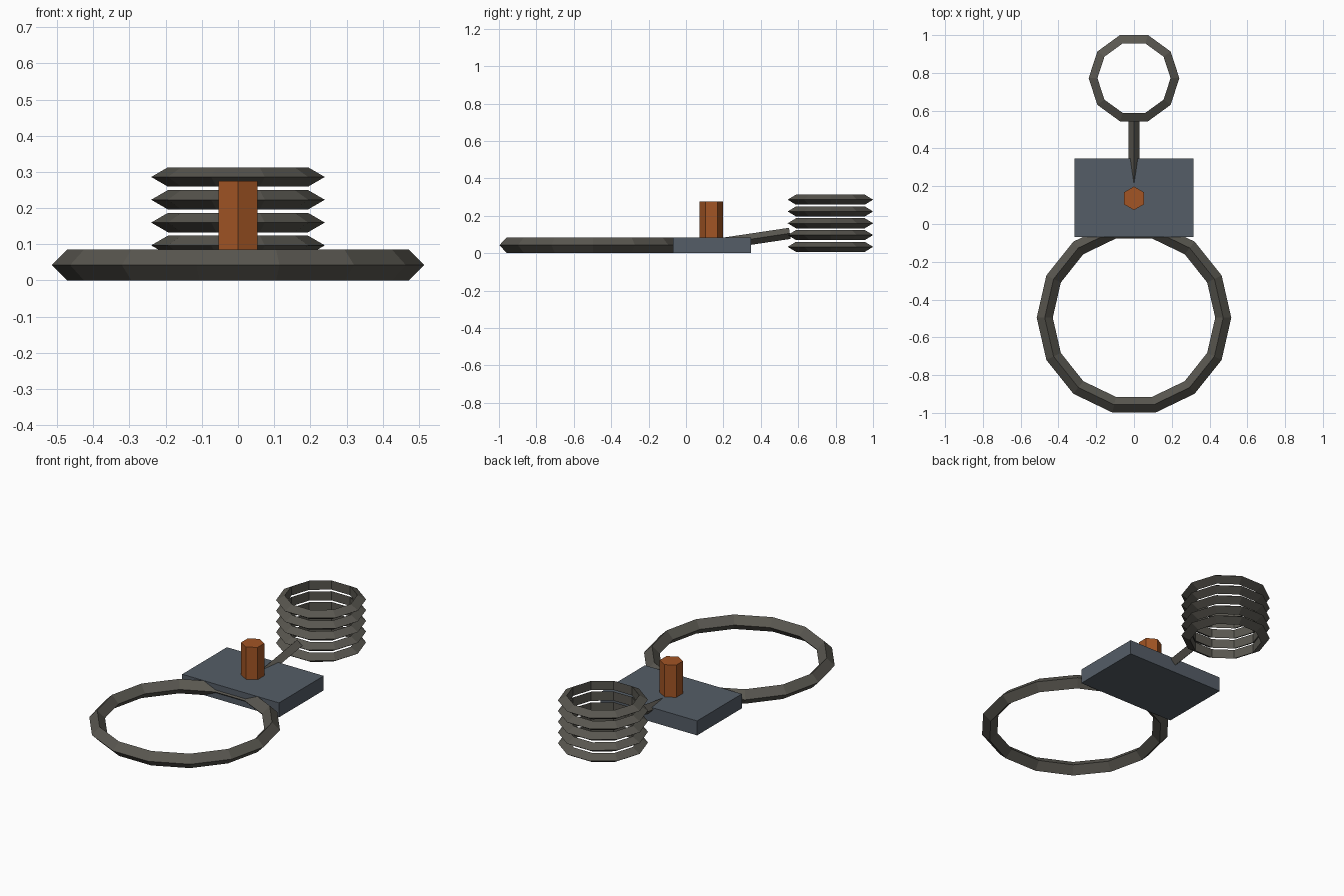
import bpy
import math
from mathutils import Vector

if "Cube" in bpy.data.objects:
    bpy.data.objects.remove(bpy.data.objects["Cube"])


def material(name, rgb):
    m = bpy.data.materials.new(name)
    m.diffuse_color = (*rgb, 1)
    m.use_nodes = True
    m.node_tree.nodes["Principled BSDF"].inputs["Base Color"].default_value = m.diffuse_color
    return m


iron = material("dark_iron", (0.10, 0.095, 0.08))
steel = material("blue_steel", (0.09, 0.11, 0.135))
copper = material("copper", (0.36, 0.09, 0.018))


def finish(name, mat):
    ob = bpy.context.object
    ob.name = name
    ob.data.materials.append(mat)
    return ob


def ring(name, loc, major, minor, sides, section):
    bpy.ops.mesh.primitive_torus_add(
        location=loc, major_radius=major, minor_radius=minor,
        major_segments=sides, minor_segments=section)
    return finish(name, iron)


def rod(name, start, end, radius, sides, mat, turn=0):
    a, b = Vector(start), Vector(end)
    bpy.ops.mesh.primitive_cylinder_add(
        vertices=sides, radius=radius, depth=(b - a).length, location=(a + b) / 2)
    ob = finish(name, mat)
    d = b - a
    # Tilt about x only, so the rod leans towards the back
    ob.rotation_euler = (-math.atan2(d.y, d.z), 0, turn)
    return ob


# Large hoop with a diamond section
ring("large_hoop", (0, -0.496, 0.0425), 0.4725, 0.0425, 14, 4)

# Base plate
bpy.ops.mesh.primitive_cube_add(size=1, location=(0, 0.139, 0.0425))
plate = finish("base_plate", steel)
plate.scale = (0.63, 0.416, 0.085)

# Hexagonal post
rod("post", (0, 0.136, 0.08), (0, 0.136, 0.275), 0.0625, 6, copper)

# Slanted diamond-section arm
rod("arm", (0, 0.20, 0.053), (0, 0.555, 0.106), 0.03, 4, iron)

# Stack of triangular-section coil rings
for i in range(5):
    ring(f"coil_ring_{i + 1}", (0, 0.772, 0.034 + 0.063 * i), 0.209, 0.031, 10, 3)
